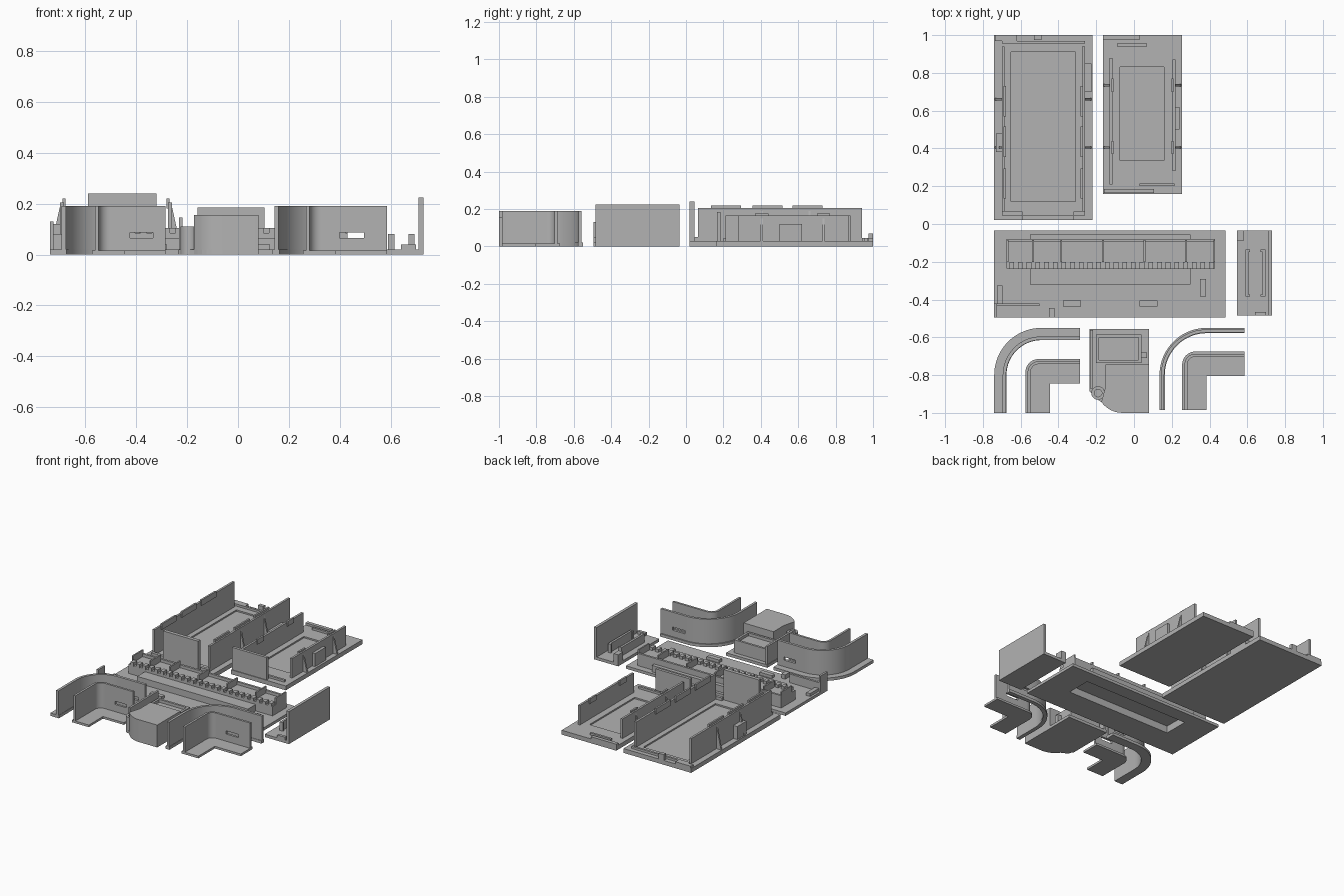
import bpy, bmesh, math

if "Cube" in bpy.data.objects:
    bpy.data.objects.remove(bpy.data.objects["Cube"])

grey = bpy.data.materials.new("plain_grey")
grey.diffuse_color = (0.45, 0.45, 0.45, 1)
grey.use_nodes = True
grey.node_tree.nodes["Principled BSDF"].inputs["Base Color"].default_value = grey.diffuse_color


def add_prism(bm, pts, z0, z1):
    """Extrude a flat outline between two heights."""
    face = bm.faces.new([bm.verts.new((x, y, z0)) for x, y in pts])
    geo = bmesh.ops.extrude_face_region(bm, geom=[face])["geom"]
    for v in geo:
        if isinstance(v, bmesh.types.BMVert):
            v.co.z = z1


def rect(x0, x1, y0, y1):
    return [(x0, y0), (x1, y0), (x1, y1), (x0, y1)]


def finish(name, bm, smooth=False):
    bmesh.ops.recalc_face_normals(bm, faces=bm.faces)
    me = bpy.data.meshes.new(name)
    bm.to_mesh(me)
    bm.free()
    ob = bpy.data.objects.new(name, me)
    bpy.context.collection.objects.link(ob)
    me.materials.append(grey)
    if smooth:
        bpy.context.view_layer.objects.active = ob
        ob.select_set(True)
        bpy.ops.object.shade_smooth_by_angle(angle=math.radians(30))
        ob.select_set(False)
    return ob


def prisms(name, *items, smooth=False):
    """One object from (outline, z0, z1) pieces."""
    bm = bmesh.new()
    for pts, z0, z1 in items:
        add_prism(bm, pts, z0, z1)
    return finish(name, bm, smooth)


def boxes(name, *items):
    return prisms(name, *[(rect(*b[:4]), b[4], b[5]) for b in items])


def cut(ob, cutter):
    cutter.hide_render = True
    cutter.hide_set(True)
    m = ob.modifiers.new("cut", "BOOLEAN")
    m.operation, m.solver, m.object = "DIFFERENCE", "EXACT", cutter


def ribs(name, places, drop):
    """Triangular braces: (x at wall, x at foot, y, top height)."""
    bm = bmesh.new()
    for xw, xf, y, top in places:
        loop = [(xw, drop), (xf, drop), (xw, top)]
        f = bm.faces.new([bm.verts.new((x, y - 0.006, z)) for x, z in loop])
        geo = bmesh.ops.extrude_face_region(bm, geom=[f])["geom"]
        bmesh.ops.translate(bm, vec=(0, 0.012, 0),
                            verts=[v for v in geo if isinstance(v, bmesh.types.BMVert)])
    finish(name, bm)


# ---- large tray ----
base = boxes("large_tray_base", (-0.74, -0.22, 0.02, 1.0, 0, 0.03))
cut(base, boxes("large_tray_recess_cutter", (-0.65, -0.31, 0.12, 0.91, 0.02, 0.1)))
boxes("large_tray_side_walls",
      (-0.70, -0.685, 0.065, 0.94, 0.03, 0.205),
      (-0.275, -0.26, 0.065, 0.94, 0.03, 0.205))
boxes("large_tray_wall_tabs",
      *[(x, x + 0.012, y, y + 0.16, 0.18, 0.22)
        for x in (-0.69, -0.282) for y in (0.135, 0.355, 0.57)])
boxes("large_tray_front_plate", (-0.59, -0.32, 0.02, 0.045, 0.03, 0.24))
boxes("large_tray_rims",
      (-0.70, -0.59, 0.045, 0.065, 0.03, 0.05), (-0.32, -0.26, 0.045, 0.065, 0.03, 0.05),
      (-0.70, -0.26, 0.955, 0.97, 0.03, 0.045), (-0.735, -0.62, 0.97, 1.0, 0.03, 0.045),
      (-0.26, -0.225, 0.70, 0.85, 0.03, 0.07), (-0.53, -0.49, 0.975, 1.0, 0.03, 0.07),
      (-0.73, -0.70, 0.38, 0.48, 0.03, 0.12))
ribs("large_tray_braces",
     [(xw, xf, y, 0.19) for xw, xf in ((-0.70, -0.735), (-0.26, -0.225))
      for y in (0.405, 0.66)], 0.03)

# ---- small tray ----
base = boxes("small_tray_base", (-0.165, 0.255, 0.16, 1.0, 0, 0.03))
cut(base, boxes("small_tray_recess_cutter", (-0.075, 0.16, 0.335, 0.83, 0.02, 0.1)))
boxes("small_tray_side_walls",
      (-0.13, -0.115, 0.21, 0.88, 0.03, 0.165), (0.205, 0.22, 0.28, 0.87, 0.03, 0.165))
boxes("small_tray_front_plate", (-0.16, 0.105, 0.165, 0.185, 0.03, 0.185))
boxes("small_tray_rims",
      (0.03, 0.215, 0.20, 0.215, 0.03, 0.045), (-0.09, 0.07, 0.94, 0.955, 0.03, 0.045),
      (-0.165, 0.03, 0.975, 1.0, 0.03, 0.045), (0.22, 0.24, 0.50, 0.62, 0.03, 0.12))
boxes("small_tray_wall_tabs",
      *[(x, x + 0.012, y, y + 0.07, 0.14, 0.175) for x in (-0.12, 0.198) for y in (0.37, 0.70)])
ribs("small_tray_braces",
     [(xw, xf, y, 0.15) for xw, xf in ((-0.13, -0.162), (0.22, 0.25))
      for y in (0.405, 0.735)], 0.03)

# ---- long platform with a hollow underside ----
base = boxes("platform_base", (-0.74, 0.485, -0.495, -0.035, 0, 0.02))
step = boxes("platform_step", (-0.55, 0.30, -0.32, -0.055, 0.0, 0.065))
hollow = boxes("platform_hollow_cutter", (-0.535, 0.285, -0.305, -0.13, -0.02, 0.05))
cut(base, hollow)
cut(step, hollow)
deck = boxes("platform_deck", (-0.675, 0.43, -0.235, -0.085, 0.015, 0.085))
cut(deck, hollow)
boxes("platform_rear_wall", (-0.675, 0.43, -0.095, -0.08, 0.02, 0.105))
boxes("platform_dividers",
      *[(x - 0.005, x + 0.005, -0.2, -0.085, 0.08, 0.13)
        for x in (-0.67, -0.535, -0.385, -0.165, 0.055, 0.275, 0.425)])
boxes("platform_teeth",
      *[(-0.66 + i * 0.046, -0.635 + i * 0.046, -0.238, -0.2, 0.08, 0.105) for i in range(24)])
boxes("platform_blocks",
      (-0.375, -0.28, -0.437, -0.405, 0.02, 0.04), (0.03, 0.125, -0.437, -0.405, 0.02, 0.04),
      (-0.725, -0.695, -0.42, -0.325, 0.02, 0.04), (0.35, 0.38, -0.385, -0.29, 0.02, 0.04),
      (-0.45, -0.42, -0.495, -0.445, 0.02, 0.05))
boxes("platform_corner_wall",
      (-0.74, -0.50, -0.435, -0.42, 0.02, 0.08), (-0.74, -0.725, -0.495, -0.42, 0.02, 0.13))

# ---- end piece with tall plate ----
boxes("end_base", (0.545, 0.73, -0.485, -0.035, 0, 0.02))
boxes("end_tall_plate", (0.71, 0.73, -0.485, -0.035, 0.0, 0.225))
boxes("end_brackets",
      (0.59, 0.605, -0.385, -0.135, 0.02, 0.08), (0.68, 0.695, -0.385, -0.135, 0.02, 0.08),
      *[(x, x + 0.025, y, y + 0.012, 0.02, 0.08)
        for x in (0.59, 0.67) for y in (-0.385, -0.147)],
      (0.64, 0.70, -0.485, -0.465, 0.02, 0.04), (0.545, 0.58, -0.09, -0.035, 0.02, 0.08))


# ---- curved wall sets ----
def bend(x0, x1, y0, y1, r, d0, d1, n=20):
    """Outline of a strip that turns a rounded corner at (x0, y1)."""
    def side(d):
        arc = [(x0 + r + (r - d) * math.cos(a), y1 - r + (r - d) * math.sin(a))
               for a in [math.pi - math.pi / 2 * i / n for i in range(n + 1)]]
        return [(x0 + d, y0)] + arc + [(x1, y1 - d)]
    return side(d0) + side(d1)[::-1]


def corner_set(name, outer, outer_wall, flange, inner, notch, slot):
    prisms(name + "_outer_foot", (bend(*outer, 0.25, 0, flange), 0, 0.02), smooth=True)
    wall_out = prisms(name + "_outer_wall", (bend(*outer, 0.25, *outer_wall), 0.01, 0.19),
                      smooth=True)
    wall_in = prisms(name + "_inner_wall", (bend(*inner, 0.07, 0.012, 0.027, 10), 0.01, 0.19),
                     smooth=True)
    x0, x1, y0, y1 = inner
    nx, ny = notch
    arc = bend(*inner, 0.07, 0, 0.03, 10)[:13]
    prisms(name + "_floor", (arc + [(x1, ny), (nx, ny), (nx, y0)], 0, 0.015))
    c = boxes(name + "_slot_cutter", (slot[0], slot[1], -0.9, -0.5, 0.065, 0.087))
    cut(wall_out, c)
    cut(wall_in, c)


corner_set("left_corner", (-0.74, -0.285, -1.0, -0.55), (0.045, 0.063), 0.065,
           (-0.575, -0.285, -1.0, -0.715), (-0.445, -0.845), (-0.425, -0.335))
corner_set("right_corner", (0.135, 0.585, -0.985, -0.55), (0.008, 0.025), 0.028,
           (0.255, 0.585, -0.985, -0.675), (0.385, -0.805), (0.40, 0.495))

# ---- centre piece: rounded front block, rear socket, tube ----
curve = [(-0.06 + 0.14 * math.cos(a), -0.86 + 0.14 * math.sin(a))
         for a in [math.pi + math.pi / 2 * i / 10 for i in range(11)]]
prisms("centre_base",
       ([(-0.235, -0.555), (-0.235, -0.885), (-0.2, -0.925)] + curve[4:] +
        [(0.08, -1.0), (0.08, -0.555)], 0, 0.02))
prisms("centre_front_block",
       ([(-0.15, -0.745), (-0.15, -0.86)] + curve[4:] + [(0.08, -1.0), (0.08, -0.745)],
        0.02, 0.155), smooth=True)
socket = boxes("centre_rear_socket", (-0.2, 0.04, -0.735, -0.585, 0.02, 0.11))
cut(socket, boxes("centre_socket_cutter", (-0.185, 0.025, -0.72, -0.6, 0.09, 0.2)))
boxes("centre_side_walls",
      (-0.232, -0.218, -0.87, -0.56, 0.02, 0.145), (0.04, 0.07, -0.71, -0.68, 0.02, 0.08))
bm = bmesh.new()
n = 20
rings = [[bm.verts.new((-0.19 + r * math.cos(k * math.tau / n),
                        -0.895 + r * math.sin(k * math.tau / n), z)) for k in range(n)]
         for r, z in ((0.036, 0), (0.036, 0.11), (0.02, 0.11), (0.02, 0))]
for i in range(4):
    a, b = rings[i], rings[(i + 1) % 4]
    for k in range(n):
        bm.faces.new((a[k], a[(k + 1) % n], b[(k + 1) % n], b[k]))
finish("centre_tube", bm, smooth=True)
